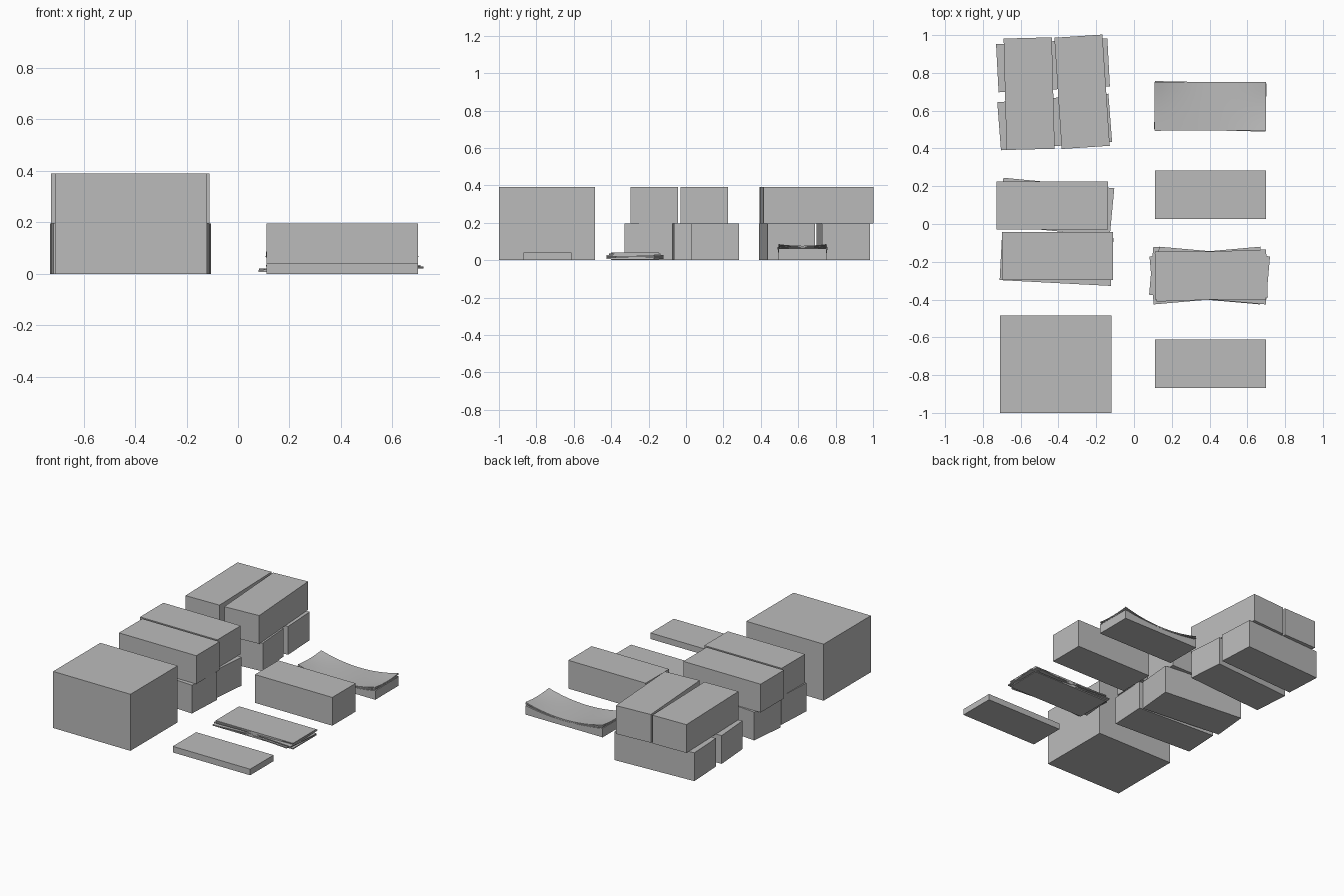
import bpy
import bmesh
from math import radians
from mathutils import Matrix

cube = bpy.data.objects.get("Cube")
if cube:
    bpy.data.objects.remove(cube, do_unlink=True)

L, W, H, T = 0.59, 0.255, 0.195, 0.042   # length, width, block height, slab height

grey = bpy.data.materials.new("plain grey")
grey.use_nodes = True
colour = (0.5, 0.5, 0.5, 1)
grey.diffuse_color = colour
grey.node_tree.nodes["Principled BSDF"].inputs["Base Color"].default_value = colour


def finish(bm, name, x, y, z, angle):
    """Turn a bmesh into a placed object."""
    bmesh.ops.recalc_face_normals(bm, faces=bm.faces)
    mesh = bpy.data.meshes.new(name)
    bm.to_mesh(mesh)
    bm.free()
    mesh.materials.append(grey)
    obj = bpy.data.objects.new(name, mesh)
    obj.location = (x, y, z)
    obj.rotation_euler.z = radians(angle)
    bpy.context.collection.objects.link(obj)
    return obj


def box(name, x, y, z, angle=0, size=(L, W, H)):
    """Box standing on height z."""
    bm = bmesh.new()
    bmesh.ops.create_cube(bm, size=1)
    bmesh.ops.scale(bm, vec=size, verts=bm.verts)
    bmesh.ops.translate(bm, vec=(0, 0, size[2] / 2), verts=bm.verts)
    return finish(bm, name, x, y, z, angle)


def curled(name, x, y, z, angle, rise_x, rise_y, thickness=None):
    """Sheet whose ends curl up; without a thickness it is filled down to the floor."""
    bm = bmesh.new()
    bmesh.ops.create_grid(bm, x_segments=16, y_segments=6, size=0.5,
                          matrix=Matrix.Diagonal((L, W, 1, 1)))
    for v in bm.verts:
        u, w = 2 * v.co.x / L, 2 * v.co.y / W
        v.co.z = rise_x * u * u + rise_y * u * u * w * w
    out = bmesh.ops.extrude_face_region(bm, geom=bm.faces[:])
    for v in out["geom"]:
        if isinstance(v, bmesh.types.BMVert):
            v.co.z = -z if thickness is None else v.co.z - thickness
    obj = finish(bm, name, x, y, z, angle)
    bpy.ops.object.select_all(action="DESELECT")
    bpy.context.view_layer.objects.active = obj
    obj.select_set(True)
    bpy.ops.object.shade_smooth_by_angle()


# Large single block
box("large_block", -0.415, -0.743, 0, 0, (L, 0.515, 2 * H))

# Parallel stack: two loose blocks below, two straight ones above
box("parallel_lower_front", -0.41, -0.185, 0, -3)
box("parallel_lower_back", -0.41, 0.09, 0, -5.4)
box("parallel_upper_front", -0.405, -0.17, H)
box("parallel_upper_back", -0.432, 0.098, H)

# Crossed stack: the upper pair lies across the lower pair
box("crossed_lower_front", -0.42, 0.54, 0, 4.4)
box("crossed_lower_back", -0.429, 0.84, 0, 3)
box("crossed_upper_right", -0.555, 0.69, H, 91.5)
box("crossed_upper_left", -0.275, 0.70, H, 93.8)

# Single slab and single block
box("single_slab", 0.405, -0.74, 0, 0, (L, W, T))
box("single_block", 0.405, 0.155, 0)

# Pile of thin sheets, loosely aligned
pile = [(0, 0), (-0.02, -5), (-0.018, 5), (0.01, -5), (0.004, 2), (0, 0)]
step = T / len(pile)
for i, (shift, angle) in enumerate(pile):
    box(f"pile_sheet_{i + 1}", 0.405 + shift, -0.273, i * step, angle, (L, W, step))

# Slab with a hollow top, covered by curled sheets
curled("hollow_slab", 0.405, 0.623, 0.035, 0, 0.027, 0)
for i, angle in enumerate((-1.2, 0.4, 0)):
    curled(f"curled_sheet_{i + 1}", 0.404, 0.623, 0.039 + i * 0.003, angle,
           0.028 + i * 0.002, 0.003 * (i + 1), 0.003)
